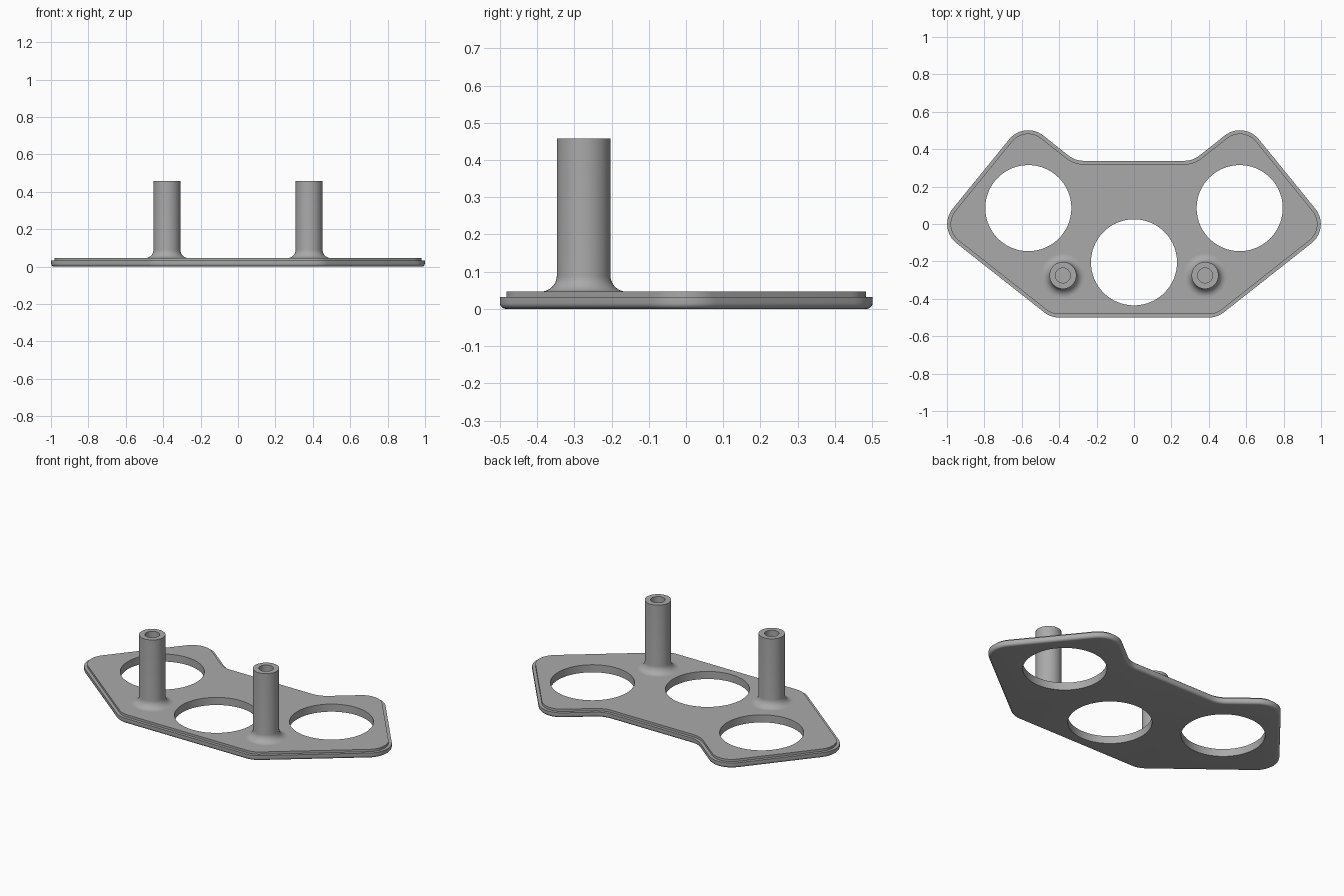
import bpy, bmesh
from math import sin, cos, tan, pi, radians
from mathutils import Vector

cube = bpy.data.objects.get("Cube")
if cube:
    bpy.data.objects.remove(cube)

# Single grey material
grey = bpy.data.materials.new("plain grey")
grey.use_nodes = True
colour = (0.4, 0.4, 0.4, 1)
grey.diffuse_color = colour
grey.node_tree.nodes["Principled BSDF"].inputs["Base Color"].default_value = colour

TOP, STEP, INSET, EDGE = 0.046, 0.032, 0.018, 0.016


def make_object(name, bm):
    bmesh.ops.recalc_face_normals(bm, faces=bm.faces)
    mesh = bpy.data.meshes.new(name)
    bm.to_mesh(mesh)
    bm.free()
    mesh.materials.append(grey)
    obj = bpy.data.objects.new(name, mesh)
    bpy.context.collection.objects.link(obj)
    return obj


def shade(obj):
    bpy.ops.object.select_all(action='DESELECT')
    obj.select_set(True)
    bpy.context.view_layer.objects.active = obj
    bpy.ops.object.shade_smooth_by_angle(angle=radians(30))


def bridge(bm, a, b):
    for i in range(len(a)):
        j = (i + 1) % len(a)
        bm.faces.new((a[i], a[j], b[j], b[i]))


def rounded_outline(corners, radius, inset, steps=12):
    """Counterclockwise outline with round corners, moved inward by inset."""
    points = []
    for i, corner in enumerate(corners):
        d_in = (corner - corners[i - 1]).normalized()
        d_out = (corners[(i + 1) % len(corners)] - corner).normalized()
        turn = -d_in.angle_signed(d_out)
        side = 1 if turn > 0 else -1
        normal = Vector((d_in.y, -d_in.x)) * side
        centre = corner - d_in * radius * tan(abs(turn) / 2) - normal * radius
        for k in range(steps + 1):
            a = turn * k / steps
            n = Vector((normal.x * cos(a) - normal.y * sin(a),
                        normal.x * sin(a) + normal.y * cos(a)))
            points.append(centre + n * (radius - side * inset))
    return points


# Stepped plate with a rounded lower edge
half = [Vector(p) for p in ((0.445, -0.5), (1.053, -0.021), (0.586, 0.553), (0.315, 0.338))]
corners = half + [Vector((-p.x, p.y)) for p in reversed(half)]
layers = [(EDGE * (1 - sin(a)), EDGE * (1 - cos(a)))
          for a in (pi / 2 * k / 6 for k in range(7))]
layers += [(0, STEP), (INSET, STEP), (INSET, TOP)]
bm = bmesh.new()
loops = [[bm.verts.new((p.x, p.y, z)) for p in rounded_outline(corners, 0.13, inset)]
         for inset, z in layers]
for lower, upper in zip(loops, loops[1:]):
    bridge(bm, lower, upper)
bm.faces.new(loops[0])
bm.faces.new(loops[-1])
plate = make_object("plate", bm)

# Three round openings
bm = bmesh.new()
for x, y in ((-0.565, 0.085), (0, -0.205), (0.565, 0.085)):
    made = bmesh.ops.create_cone(bm, cap_ends=True, segments=96, radius1=0.23,
                                 radius2=0.23, depth=0.4)
    bmesh.ops.translate(bm, verts=made["verts"], vec=(x, y, 0))
cutter = make_object("opening_cutter", bm)
cut = plate.modifiers.new("openings", 'BOOLEAN')
cut.object = cutter
cut.solver = 'EXACT'
bpy.context.view_layer.objects.active = plate
bpy.ops.object.modifier_apply(modifier=cut.name)
bpy.data.objects.remove(cutter)
shade(plate)

# Hollow posts with a flared foot
FLARE, RADIUS, BORE, HEIGHT = 0.044, 0.072, 0.04, 0.458
profile = [(RADIUS + FLARE, TOP - 0.004)]
profile += [(RADIUS + FLARE * (1 - sin(a)), TOP + FLARE * (1 - cos(a)))
            for a in (pi / 2 * k / 10 for k in range(11))]
profile += [(RADIUS, HEIGHT), (BORE, HEIGHT), (BORE, TOP)]
for name, x in (("right_post", -0.38), ("left_post", 0.38)):
    bm = bmesh.new()
    rings = [[bm.verts.new((x + r * cos(2 * pi * i / 48), -0.275 + r * sin(2 * pi * i / 48), z))
              for i in range(48)] for r, z in profile]
    for lower, upper in zip(rings, rings[1:]):
        bridge(bm, lower, upper)
    bm.faces.new(rings[0])
    bm.faces.new(rings[-1])
    shade(make_object(name, bm))
